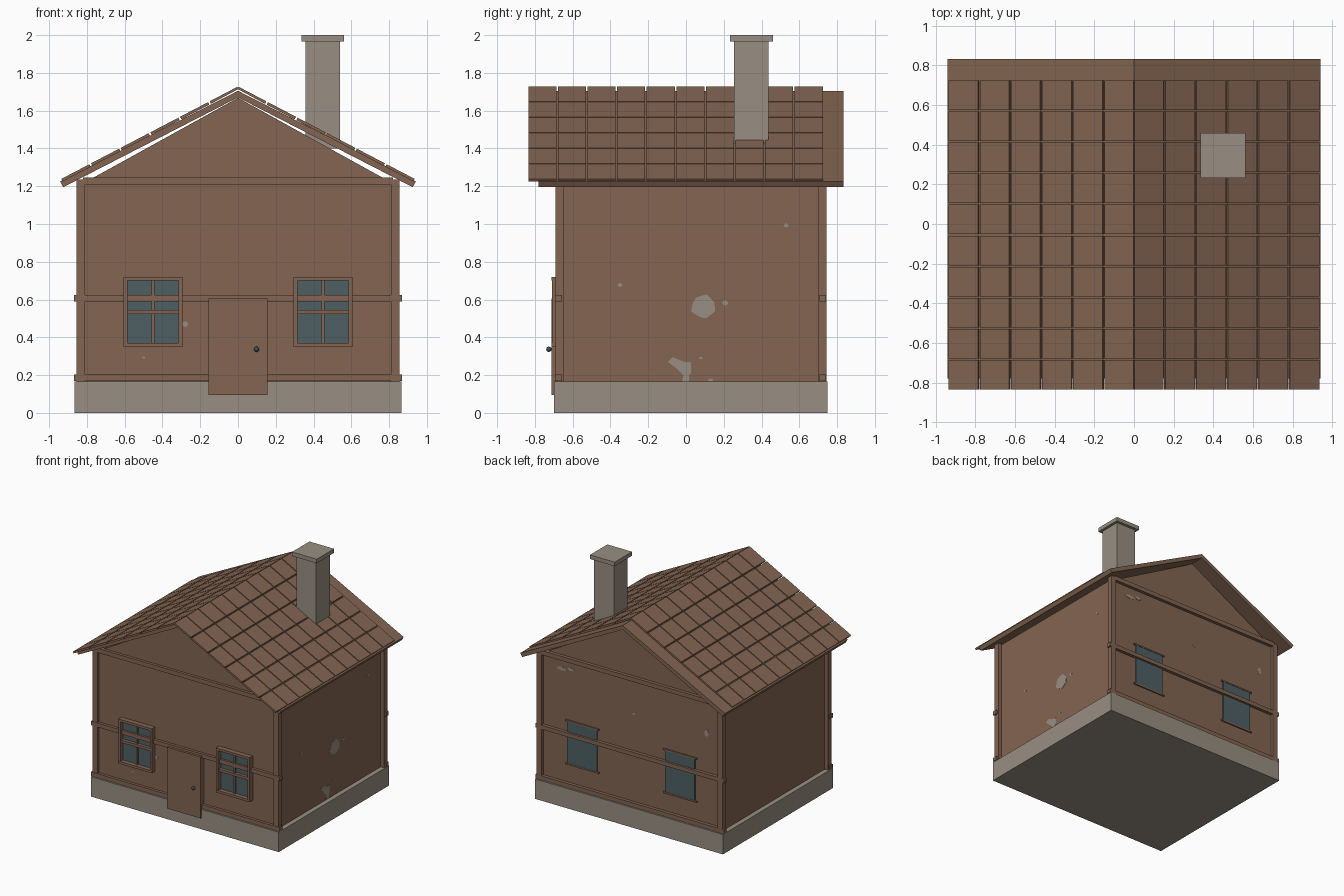
import bpy, bmesh, math, random
from mathutils import Vector

if "Cube" in bpy.data.objects:
    bpy.data.objects.remove(bpy.data.objects["Cube"])

random.seed(4)


def material(name, rgb):
    m = bpy.data.materials.new(name)
    lin = [((c / 255 + 0.055) / 1.055) ** 2.4 for c in rgb]
    m.diffuse_color = (*lin, 1)
    m.use_nodes = True
    m.node_tree.nodes["Principled BSDF"].inputs["Base Color"].default_value = m.diffuse_color
    return m


BROWN = material("brown", (131, 101, 82))
STONE = material("grey_stone", (152, 143, 130))
GLASS = material("blue_grey_glass", (78, 96, 100))
METAL = material("dark_metal", (62, 78, 84))


def finish(name, bm, mat):
    bmesh.ops.recalc_face_normals(bm, faces=bm.faces)
    me = bpy.data.meshes.new(name)
    bm.to_mesh(me)
    bm.free()
    me.materials.append(mat)
    ob = bpy.data.objects.new(name, me)
    bpy.context.collection.objects.link(ob)
    return ob


def add_box(bm, x0, x1, y0, y1, z0, z1):
    vs = bmesh.ops.create_cube(bm, size=1)["verts"]
    for v in vs:
        v.co = Vector(((x0 + x1) / 2 + v.co.x * (x1 - x0),
                       (y0 + y1) / 2 + v.co.y * (y1 - y0),
                       (z0 + z1) / 2 + v.co.z * (z1 - z0)))


def boxes(name, mat, *dims):
    bm = bmesh.new()
    for d in dims:
        add_box(bm, *d)
    return finish(name, bm, mat)


def add_prism(bm, pts, offset):
    """Close a polygon of 3D points and extrude it by offset."""
    f = bm.faces.new([bm.verts.new(p) for p in pts])
    r = bmesh.ops.extrude_face_region(bm, geom=[f], use_keep_orig=True)
    bmesh.ops.translate(bm, vec=offset,
                        verts=[g for g in r["geom"] if isinstance(g, bmesh.types.BMVert)])


# Foundation and walls
boxes("foundation", STONE, (-0.865, 0.865, -0.70, 0.75, 0, 0.165))
boxes("walls", BROWN, (-0.825, 0.825, -0.67, 0.715, 0.16, 1.225))

# Gable prism
bm = bmesh.new()
add_prism(bm, [(-0.77, -0.67, 1.225), (0.77, -0.67, 1.225), (0.77, -0.67, 1.243),
               (0, -0.67, 1.668), (-0.77, -0.67, 1.243)], (0, 1.385, 0))
finish("gable", bm, BROWN)

# Corner posts
boxes("corner_posts", BROWN, *[
    (min(s * 0.81, s * 0.855), max(s * 0.81, s * 0.855), y, y + 0.045, 0.165, 1.235)
    for s in (-1, 1) for y in (-0.69, 0.698)])

# Horizontal beams front and back
for name, y in (("front", -0.693), ("back", 0.706)):
    boxes(name + "_beams", BROWN,
          (-0.868, 0.868, y, y + 0.036, 0.168, 0.202),
          (-0.868, 0.868, y, y + 0.036, 0.59, 0.624),
          (-0.82, 0.82, y, y + 0.036, 1.21, 1.246))

# Door and knob
boxes("door", BROWN, (-0.155, 0.155, -0.712, -0.66, 0.095, 0.605))
bm = bmesh.new()
bmesh.ops.create_uvsphere(bm, u_segments=16, v_segments=10, radius=0.014)
bmesh.ops.translate(bm, verts=bm.verts, vec=(0.098, -0.726, 0.337))
knob = finish("door_knob", bm, METAL)
for p in knob.data.polygons:
    p.use_smooth = True

# Windows: framed in front, nearly flush at the back
for side, cx in (("left", -0.45), ("right", 0.45)):
    boxes(side + "_front_glass", GLASS, (cx - 0.14, cx + 0.14, -0.676, -0.66, 0.36, 0.71))
    boxes(side + "_front_window_frame", BROWN,
          (cx - 0.155, cx - 0.135, -0.71, -0.66, 0.35, 0.72),
          (cx + 0.135, cx + 0.155, -0.71, -0.66, 0.35, 0.72),
          (cx - 0.155, cx + 0.155, -0.712, -0.66, 0.70, 0.72),
          (cx - 0.155, cx + 0.155, -0.712, -0.66, 0.35, 0.37),
          (cx - 0.155, cx + 0.155, -0.702, -0.66, 0.524, 0.546),
          (cx - 0.007, cx + 0.007, -0.69, -0.66, 0.36, 0.71))
    boxes(side + "_back_glass", GLASS, (cx - 0.137, cx + 0.137, 0.70, 0.724, 0.357, 0.713))
    boxes(side + "_back_window_rails", BROWN,
          (cx - 0.155, cx + 0.155, 0.70, 0.727, 0.708, 0.72),
          (cx - 0.155, cx + 0.155, 0.70, 0.727, 0.35, 0.362))

# Roof slab
bm = bmesh.new()
half = [(0.942, 1.225), (0.925, 1.195)]
prof = [(0, 1.705)] + half + [(0, 1.67)] + [(-x, z) for x, z in reversed(half)]
add_prism(bm, [(x, -0.78, z) for x, z in prof], (0, 1.613, 0))
finish("roof_slab", bm, BROWN)

# Roof tiles: 6 rows by 10 columns on each slope
SLOPE, STEP, THICK = 0.523, 0.157, 0.015
n = Vector((SLOPE, 0, 1)).normalized() * THICK
for name, s in (("left", -1), ("right", 1)):
    bm = bmesh.new()
    for i in range(6):
        xa, xb = i * STEP + 0.002, (i + 1) * STEP - 0.007
        for j in range(10):
            y = -0.835 + j * 0.1567
            pts = [(xa, 1.728 - SLOPE * xa), (xb, 1.728 - SLOPE * xb),
                   (xb - n.x, 1.728 - SLOPE * xb - n.z),
                   (max(xa - n.x, 0.0), 1.728 - SLOPE * xa - n.z)]
            add_prism(bm, [(s * x, y, z) for x, z in pts], (0, 0.1487, 0))
    finish(name + "_roof_tiles", bm, BROWN)

# Chimney
boxes("chimney_stack", STONE, (0.358, 0.54, 0.255, 0.437, 1.40, 1.97))
boxes("chimney_cap", STONE, (0.335, 0.562, 0.232, 0.46, 1.966, 2.0))


# Bare plaster patches: thin irregular plates
def blob(u, v, ru, rv, k=14):
    return [(u + ru * random.uniform(0.82, 1.1) * math.cos(a),
             v + rv * random.uniform(0.82, 1.1) * math.sin(a))
            for a in (2 * math.pi * i / k for i in range(k))]


bm = bmesh.new()
right = [blob(0.092, 0.565, 0.068, 0.062), blob(0.207, 0.582, 0.015, 0.014),
         blob(-0.35, 0.677, 0.013, 0.011), blob(0.53, 0.993, 0.013, 0.011),
         blob(0.077, 0.29, 0.01, 0.007), blob(0.13, 0.174, 0.013, 0.007),
         [(-0.095, 0.27), (-0.07, 0.295), (-0.01, 0.27), (0.025, 0.27), (0.028, 0.21),
          (0.015, 0.20), (0.015, 0.166), (-0.02, 0.166), (-0.015, 0.20), (-0.05, 0.235)]]
for shape in right:
    add_prism(bm, [(0.824, u, v) for u, v in shape], (0.003, 0, 0))
for shape in (blob(-0.28, 0.47, 0.016, 0.015), blob(-0.5, 0.293, 0.009, 0.006)):
    add_prism(bm, [(u, -0.669, v) for u, v in shape], (0, -0.003, 0))
for shape in (blob(0.64, 1.13, 0.045, 0.015), blob(0.56, 1.145, 0.03, 0.014),
              blob(-0.02, 0.93, 0.013, 0.009), blob(-0.69, 0.95, 0.02, 0.03)):
    add_prism(bm, [(u, 0.714, v) for u, v in shape], (0, 0.003, 0))
finish("plaster_patches", bm, STONE)
